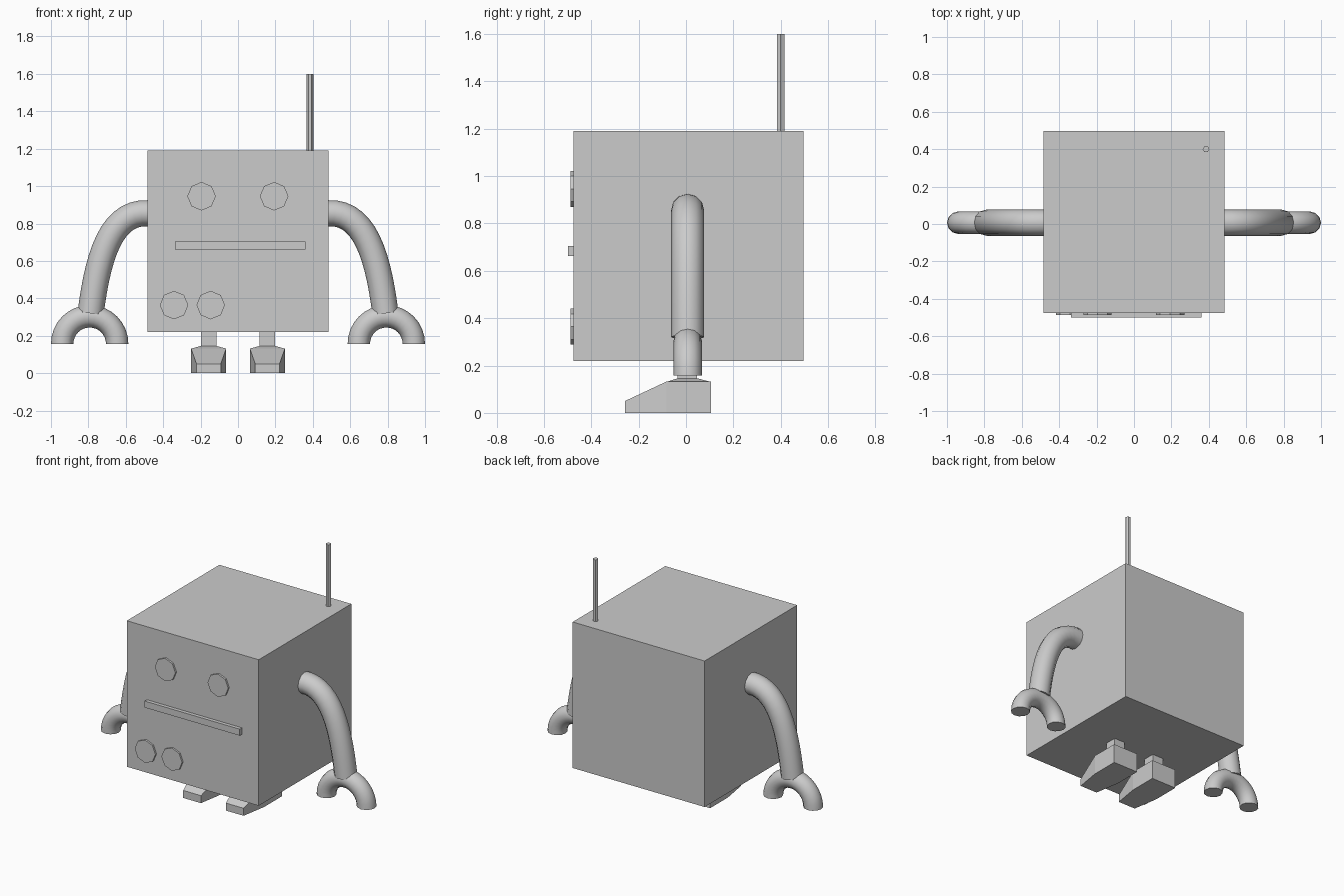
import bpy, bmesh, math
from mathutils import Vector

if "Cube" in bpy.data.objects:
    bpy.data.objects.remove(bpy.data.objects["Cube"])

grey = bpy.data.materials.new("light grey")
grey.diffuse_color = (0.6, 0.6, 0.6, 1)
grey.use_nodes = True
grey.node_tree.nodes["Principled BSDF"].inputs["Base Color"].default_value = grey.diffuse_color


def loft(name, rings, smooth=False):
    """Skin a list of equal-length point rings and cap both ends."""
    bm = bmesh.new()
    rows = [[bm.verts.new(p) for p in r] for r in rings]
    n = len(rows[0])
    for a, b in zip(rows, rows[1:]):
        for i in range(n):
            j = (i + 1) % n
            bm.faces.new((a[i], a[j], b[j], b[i]))
    bm.faces.new(rows[0])
    bm.faces.new(rows[-1])
    bmesh.ops.recalc_face_normals(bm, faces=bm.faces)
    me = bpy.data.meshes.new(name)
    bm.to_mesh(me)
    bm.free()
    ob = bpy.data.objects.new(name, me)
    bpy.context.collection.objects.link(ob)
    me.materials.append(grey)
    if smooth:
        bpy.ops.object.select_all(action='DESELECT')
        ob.select_set(True)
        bpy.context.view_layer.objects.active = ob
        bpy.ops.object.shade_smooth_by_angle(angle=math.radians(40))
    return ob


def rect(x0, x1, y0, y1, z):
    return [(x0, y0, z), (x1, y0, z), (x1, y1, z), (x0, y1, z)]


def box(name, x0, x1, y0, y1, z0, z1):
    return loft(name, [rect(x0, x1, y0, y1, z0), rect(x0, x1, y0, y1, z1)])


def circle(n):
    return [(math.cos(2 * math.pi * i / n), math.sin(2 * math.pi * i / n)) for i in range(n)]


def tube(name, path, tangents, r, y, sides=12):
    """Round tube along a path of (x, z) points in a plane of constant y."""
    rings = []
    for (px, pz), (tx, tz) in zip(path, tangents):
        n = Vector((tz, -tx)).normalized()
        rings.append([(px + n.x * c * r, y + s * r, pz + n.y * c * r) for c, s in circle(sides)])
    return loft(name, rings, smooth=True)


# Body
box("body", -0.485, 0.485, -0.475, 0.497, 0.22, 1.19)

# Antenna
loft("antenna", [[(0.385 + 0.018 * c, 0.40 + 0.018 * s, z) for c, s in circle(6)] for z in (1.18, 1.60)])

# Eyes and buttons: thin octagonal discs on the front
for name, x, z in (("left_eye", -0.195, 0.946), ("right_eye", 0.193, 0.946),
                   ("outer_button", -0.342, 0.364), ("inner_button", -0.146, 0.364)):
    loft(name, [[(x + 0.076 * c, y, z + 0.076 * s) for c, s in circle(8)] for y in (-0.475, -0.487)])

# Mouth
box("mouth", -0.337, 0.362, -0.499, -0.47, 0.662, 0.705)

for side, label in ((-1, "left"), (1, "right")):
    # Arm: cubic curve leaving the body sideways and bending down
    p = [Vector(v) for v in ((0.475, 0.855), (0.68, 0.87), (0.75, 0.62), (0.788, 0.32))]
    pts, tans = [], []
    for i in range(15):
        t = i / 14
        u = 1 - t
        v = p[0] * u**3 + p[1] * 3 * u*u*t + p[2] * 3 * u*t*t + p[3] * t**3
        d = (p[1] - p[0]) * u*u + (p[2] - p[1]) * 2*u*t + (p[3] - p[2]) * t*t
        pts.append((side * v.x, v.y))
        tans.append((side * d.x, d.y))
    tube(label + "_arm", pts, tans, 0.07, 0.007)

    # Claw: half ring opening downwards
    ang = [math.pi * i / 16 for i in range(17)]
    tube(label + "_claw",
         [(side * 0.793 + 0.147 * math.cos(a), 0.157 + 0.147 * math.sin(a)) for a in ang],
         [(-math.sin(a), math.cos(a)) for a in ang], 0.06, 0.007)

    # Foot: block with a toe that slopes down and narrows
    cx = 0.157 * side
    loft(label + "_foot", [[(cx - w, y, 0), (cx + w, y, 0), (cx + w, y, h), (cx - w, y, h)]
                           for y, w, h in ((0.105, 0.094, 0.132), (-0.083, 0.094, 0.132),
                                           (-0.258, 0.065, 0.05))])

    # Ankle: shallow pyramid rising into a square leg
    loft(label + "_leg", [rect(cx - 0.094, cx + 0.094, -0.083, 0.105, 0.131),
                          rect(cx - 0.041, cx + 0.041, -0.035, 0.047, 0.146),
                          rect(cx - 0.041, cx + 0.041, -0.035, 0.047, 0.23)])
